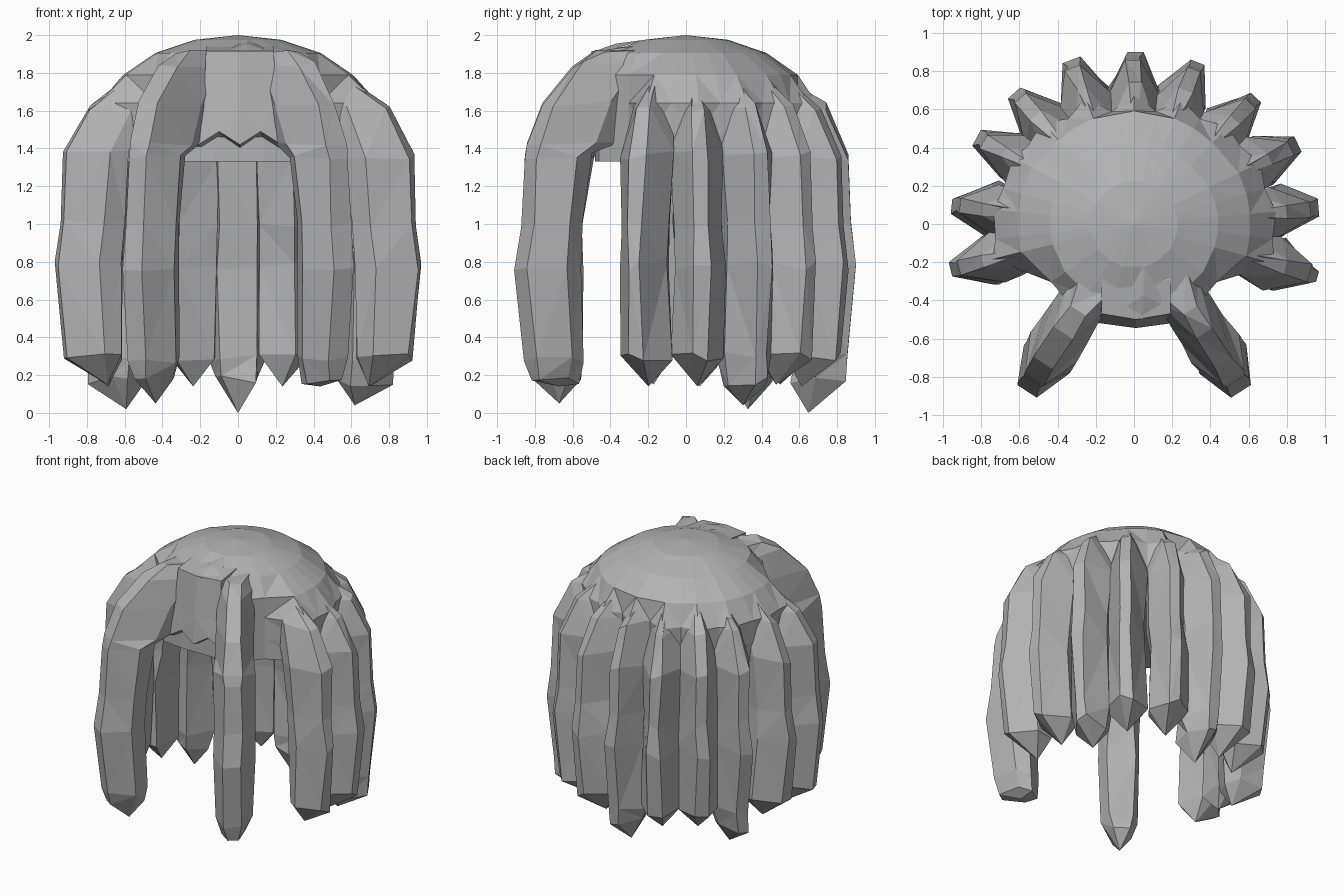
import bpy, bmesh, math, random

if "Cube" in bpy.data.objects:
    bpy.data.objects.remove(bpy.data.objects["Cube"])

random.seed(4)
grey = bpy.data.materials.new("hair_grey")
grey.diffuse_color = (0.45, 0.45, 0.45, 1)
grey.use_nodes = True
grey.node_tree.nodes["Principled BSDF"].inputs["Base Color"].default_value = grey.diffuse_color


def finish(name, bm):
    """Triangulate into flat facets and make the object."""
    bmesh.ops.recalc_face_normals(bm, faces=bm.faces)
    bmesh.ops.triangulate(bm, faces=bm.faces)
    me = bpy.data.meshes.new(name)
    bm.to_mesh(me)
    bm.free()
    me.materials.append(grey)
    ob = bpy.data.objects.new(name, me)
    bpy.context.collection.objects.link(ob)
    return ob


def bridge(bm, a, b):
    n = len(a)
    for i in range(n):
        bm.faces.new((a[i], a[(i + 1) % n], b[(i + 1) % n], b[i]))


def fan(bm, ring, point):
    p = bm.verts.new(point)
    for i in range(len(ring)):
        bm.faces.new((ring[i], ring[(i + 1) % len(ring)], p))


def strand(name, angle, stations, tip, ridge, width, inner, jitter):
    """Ridged lock hanging along stations of (z, outer radius, depth, width scale)."""
    bm = bmesh.new()
    a = math.radians(angle)
    c, s = math.cos(a), math.sin(a)
    place = lambda r, w, z: (r * c - w * s, r * s + w * c, z)
    section = [(0, -ridge), (0, ridge), (0.62, width), (1, width * inner),
               (1, -width * inner), (0.62, -width)]
    rings = []
    for z, r, depth, scale in stations:
        ring = []
        for d, w in section:
            j = random.uniform(-jitter, jitter)
            k = random.uniform(-jitter, jitter)
            ring.append(bm.verts.new(place(r - d * depth + (j if d else 0),
                                           w * scale + j * min(1, scale), z + 2 * k)))
        rings.append(ring)
    for p, q in zip(rings, rings[1:]):
        bridge(bm, p, q)
    bm.faces.new(rings[0])
    fan(bm, rings[-1], place(tip[0], 0, tip[1]))
    return finish(name, bm)


# Side and back strands: angle, reach, tip height
locks = [(90, 0.90, 0.0), (69, 0.91, 0.14), (111, 0.92, 0.14), (46, 0.92, 0.15),
         (132, 0.93, 0.15), (26, 0.955, 0.04), (151, 0.94, 0.02), (5, 0.97, 0.14),
         (174, 0.96, 0.14), (-16, 1.0, 0.14), (194, 0.99, 0.15)]

# Crown: faceted dome whose rim swells out into each strand and dips between them
half = [(79, 0.60), (58, 0.65), (36, 0.69), (15, 0.71), (-6, 0.73), (-35, 0.53),
        (-57, 0.55), (-75, 0.50)]
plan = half + [(180 - a, r) for a, r in half] + [(a, r * 0.77) for a, r, t in locks]
plan.sort(key=lambda p: (p[0] + 90) % 360)
bm = bmesh.new()
rings = []
for z, limit in [(1.33, 0.70), (1.48, 0.72), (1.64, 0.765), (1.79, 0.61), (1.905, 0.44),
                 (1.975, 0.23)]:
    ring = []
    for a, r in plan:
        r = min(r, limit)
        if limit < 0.7 and math.sin(math.radians(a)) > 0.5:
            r *= 0.97
        ring.append(bm.verts.new((r * math.cos(math.radians(a)),
                                  r * math.sin(math.radians(a)), z)))
    rings.append(ring)
for p, q in zip(rings, rings[1:]):
    bridge(bm, p, q)
fan(bm, rings[-1], (0, 0, 2.0))
fan(bm, rings[0], (0, 0.05, 1.36))
finish("crown", bm)

for i, (angle, reach, tip_z) in enumerate(locks):
    profile = [(1.81, 0.54, 0.20, 0.10), (1.62, 0.825, 0.32, 0.72),
               (1.36, 0.955, 0.33, 0.96), (1.0, 0.97, 0.31, 0.84), (0.78, 1.0, 0.32, 0.88),
               (0.30, 0.95, 0.28, 0.95)]
    if tip_z < 0.1:
        profile.append((0.17, 0.94, 0.28, 0.75))
    strand("back_strand_%d" % (i + 1), angle,
           [(z, r * reach, d, w) for z, r, d, w in profile],
           (reach * 0.72, tip_z), 0.045, 0.15, 0.75, 0.014)

# Long front locks framing the face
for name, angle, tip_z in (("front_lock_right", -57, 0.14), ("front_lock_left", 237, 0.05)):
    strand(name, angle,
           [(1.91, 0.54, 0.35, 0.75), (1.84, 0.68, 0.45, 0.9), (1.64, 0.87, 0.50, 0.95),
            (1.43, 0.96, 0.48, 1.0), (1.36, 0.98, 0.33, 1.0), (1.0, 1.00, 0.29, 1.0),
            (0.77, 1.04, 0.32, 1.02), (0.28, 0.98, 0.28, 0.95), (0.17, 0.95, 0.24, 0.6)],
           (0.80, tip_z), 0.06, 0.14, 0.65, 0.01)

# Fringe: short block over the forehead with a ragged lower edge
rows = [(-0.10, 1.88, 0.15), (-0.32, 1.94, 0.18), (-0.50, 1.915, 0.18), (-0.53, 1.62, 0.19),
        (-0.545, 1.42, 0.22), (-0.34, 1.37, 0.28), (-0.10, 1.38, 0.22)]
bm = bmesh.new()
columns = []
for i in range(5):
    t = i / 2 - 1
    columns.append([bm.verts.new((0.01 + t * w, y + 0.03 * abs(t),
                                  z + (0.07 * (i % 2) if z == 1.42 else 0)))
                    for y, z, w in rows])
for p, q in zip(columns, columns[1:]):
    bridge(bm, p, q)
bm.faces.new(columns[0])
bm.faces.new(columns[-1])
finish("fringe", bm)

# Small raised tuft at the parting
bm = bmesh.new()
base = [bm.verts.new(p) for p in ((0.05, -0.22, 1.975), (-0.08, -0.46, 1.91),
                                  (0.04, -0.50, 1.91), (0.18, -0.44, 1.91))]
bm.faces.new(base)
fan(bm, base, (0.05, -0.37, 1.955))
finish("tuft", bm)
